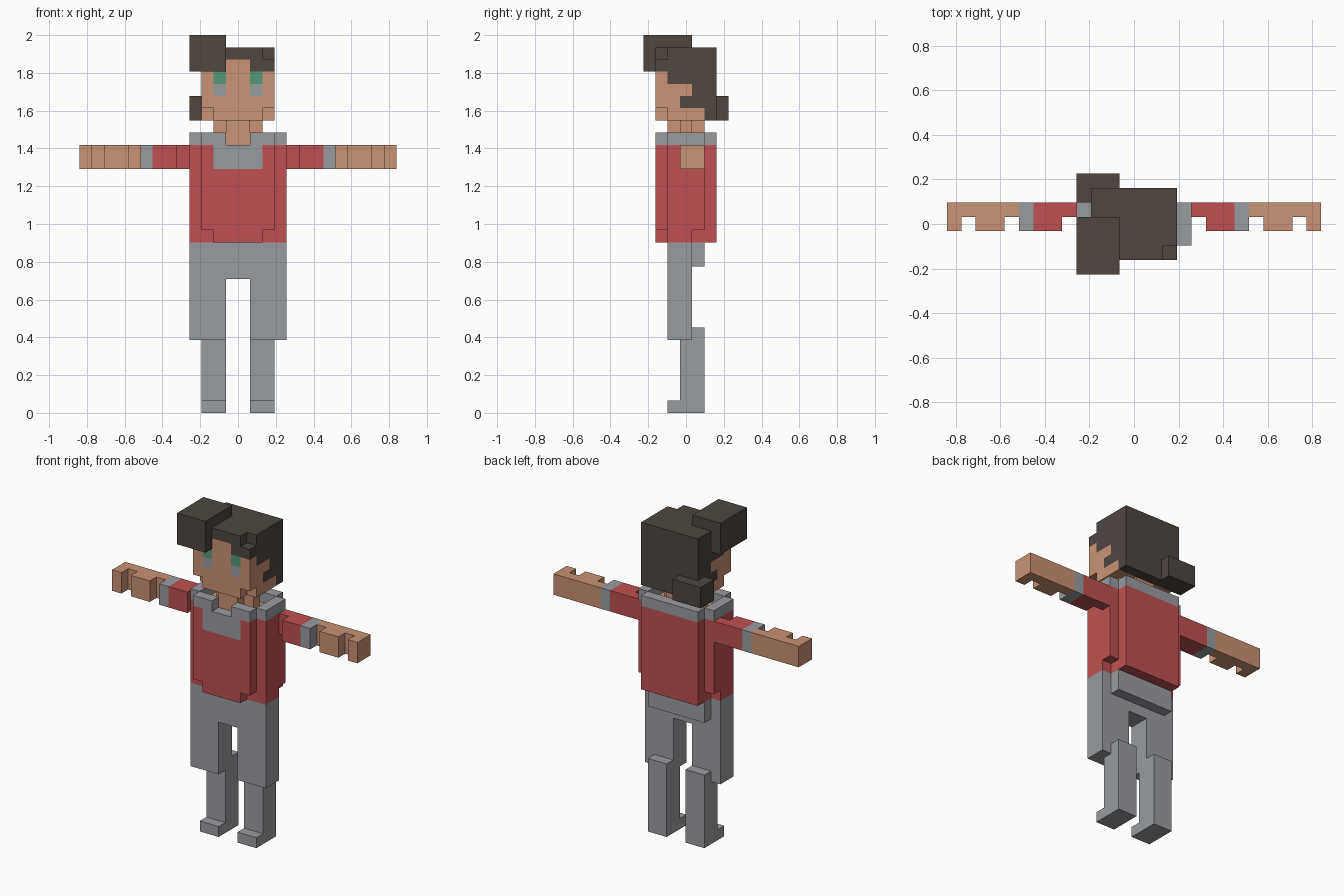
import bpy, bmesh, math
from mathutils import Vector

if "Cube" in bpy.data.objects:
    bpy.data.objects.remove(bpy.data.objects["Cube"])

U = 2 / 31            # block size: the figure is 31 blocks tall


def linear(c):
    c /= 255
    return c / 12.92 if c <= 0.04045 else ((c + 0.055) / 1.055) ** 2.4


COLOURS = {
    "skin": (201, 146, 118),
    "dark_hair": (78, 70, 64),
    "red_cloth": (191, 80, 82),
    "grey_cloth": (153, 156, 160),
    "eye_green": (86, 152, 117),
}
MATS = {}
for name, rgb in COLOURS.items():
    MATS[name] = bpy.data.materials.new(name)
    MATS[name].diffuse_color = (*map(linear, rgb), 1)
SLOTS = list(MATS)

parts = {}            # part name -> {block: colour}


def fill(part, colour, x, y, z, mirror=False):
    """Add a box of blocks; with colour None, carve it away instead."""
    blocks = parts.setdefault(part, {})
    for i in range(*x):
        for j in range(*y):
            for k in range(*z):
                for b in ({(i, j, k), (-1 - i, j, k)} if mirror else {(i, j, k)}):
                    if colour is None:
                        blocks.pop(b, None)
                    else:
                        blocks[b] = colour


# Lower legs and feet
fill("lower_legs", "grey_cloth", (1, 3), (0, 2), (0, 7), True)
fill("lower_legs", "grey_cloth", (1, 3), (-1, 0), (0, 1), True)

# Trousers: thighs, hips and seat
fill("trousers", "grey_cloth", (1, 4), (-1, 1), (6, 14), True)
fill("trousers", "grey_cloth", (-4, 4), (-1, 1), (11, 14))
fill("trousers", "grey_cloth", (-3, 3), (1, 2), (12, 14))

# Shirt: rounded body, bib, and a collar ring with open front
fill("shirt", "red_cloth", (-3, 3), (-2, 3), (14, 22))
fill("shirt", "red_cloth", (-4, 4), (-1, 2), (14, 22))
fill("shirt", None, (2, 3), (-2, -1), (14, 15), True)
fill("shirt", None, (3, 4), (1, 2), (14, 15), True)
fill("shirt", "grey_cloth", (-2, 2), (-2, -1), (20, 22))
fill("shirt", "grey_cloth", (-3, 3), (-2, 3), (22, 23))
fill("shirt", "grey_cloth", (-4, 4), (-1, 2), (22, 23))
fill("shirt", None, (-3, 3), (-1, 2), (22, 23))
fill("shirt", None, (-1, 1), (-2, -1), (22, 23))

# Neck, with bare shoulders inside the collar
fill("shirt", "skin", (-3, 3), (-1, 2), (21, 22))
fill("neck", "skin", (-1, 1), (-1, 2), (22, 24))
fill("neck", "skin", (-2, 2), (0, 1), (22, 24))

# Arms: sleeve, cuff, forearm, with notches on the front
fill("arms", "red_cloth", (4, 7), (0, 2), (20, 22), True)
fill("arms", "grey_cloth", (7, 8), (0, 2), (20, 22), True)
fill("arms", "skin", (8, 13), (0, 2), (20, 22), True)
for i in (4, 8, 11):
    fill("arms", None, (i, i + 1), (0, 1), (20, 22), True)

# Head with cut jaw corners
fill("head", "skin", (-3, 3), (-2, 3), (24, 30))
fill("head", None, (2, 3), (-2, -1), (24, 25), True)

# Eyes
fill("head", "eye_green", (1, 2), (-2, -1), (27, 28), True)
fill("head", "grey_cloth", (1, 2), (-2, -1), (26, 27), True)

# Hair on the head: ragged edge at the sides, each layer starting further back
for k, start in {24: 2, 25: 0, 26: 1, 27: -1, 28: -1, 29: -2}.items():
    fill("head", "dark_hair", (-3, 3), (start, 3), (k, k + 1))
fill("head", "dark_hair", (1, 3), (-2, -1), (28, 29), True)
fill("head", None, (2, 3), (-2, -1), (29, 30))

# Hair tufts: big quiff above the brow, small one at the nape
fill("hair_quiff", "dark_hair", (-4, -1), (-3, 1), (28, 31))
fill("hair_nape", "dark_hair", (-4, -1), (2, 4), (24, 26))
for b in parts["hair_quiff"].keys() | parts["hair_nape"].keys():
    parts["head"].pop(b, None)

solid = set().union(*parts.values())


def build(name, blocks):
    """Skin the outside of a part's blocks and merge flat areas."""
    bm = bmesh.new()
    verts = {}
    for b, colour in blocks.items():
        for axis in range(3):
            for side in (0, 1):
                n = list(b)
                n[axis] += 2 * side - 1
                if tuple(n) in solid:
                    continue
                p, q = (axis + 1) % 3, (axis + 2) % 3
                corners = []
                for s, t in ((0, 0), (1, 0), (1, 1), (0, 1)):
                    c = list(b)
                    c[axis] += side
                    c[p] += s
                    c[q] += t
                    c = tuple(c)
                    if c not in verts:
                        verts[c] = bm.verts.new((c[0] * U, (c[1] - 0.5) * U, c[2] * U))
                    corners.append(verts[c])
                face = bm.faces.new(corners if side else corners[::-1])
                face.material_index = SLOTS.index(colour)
    bmesh.ops.dissolve_limit(bm, angle_limit=math.radians(1), verts=bm.verts[:],
                             edges=bm.edges[:], delimit={'MATERIAL'})
    mesh = bpy.data.meshes.new(name)
    bm.to_mesh(mesh)
    bm.free()
    for m in MATS.values():
        mesh.materials.append(m)
    bpy.context.collection.objects.link(bpy.data.objects.new(name, mesh))


for name, blocks in parts.items():
    build(name, blocks)

for m in bpy.data.materials:
    if m.users and not m.is_grease_pencil:
        m.use_nodes = True
        m.node_tree.nodes["Principled BSDF"].inputs["Base Color"].default_value = m.diffuse_color
